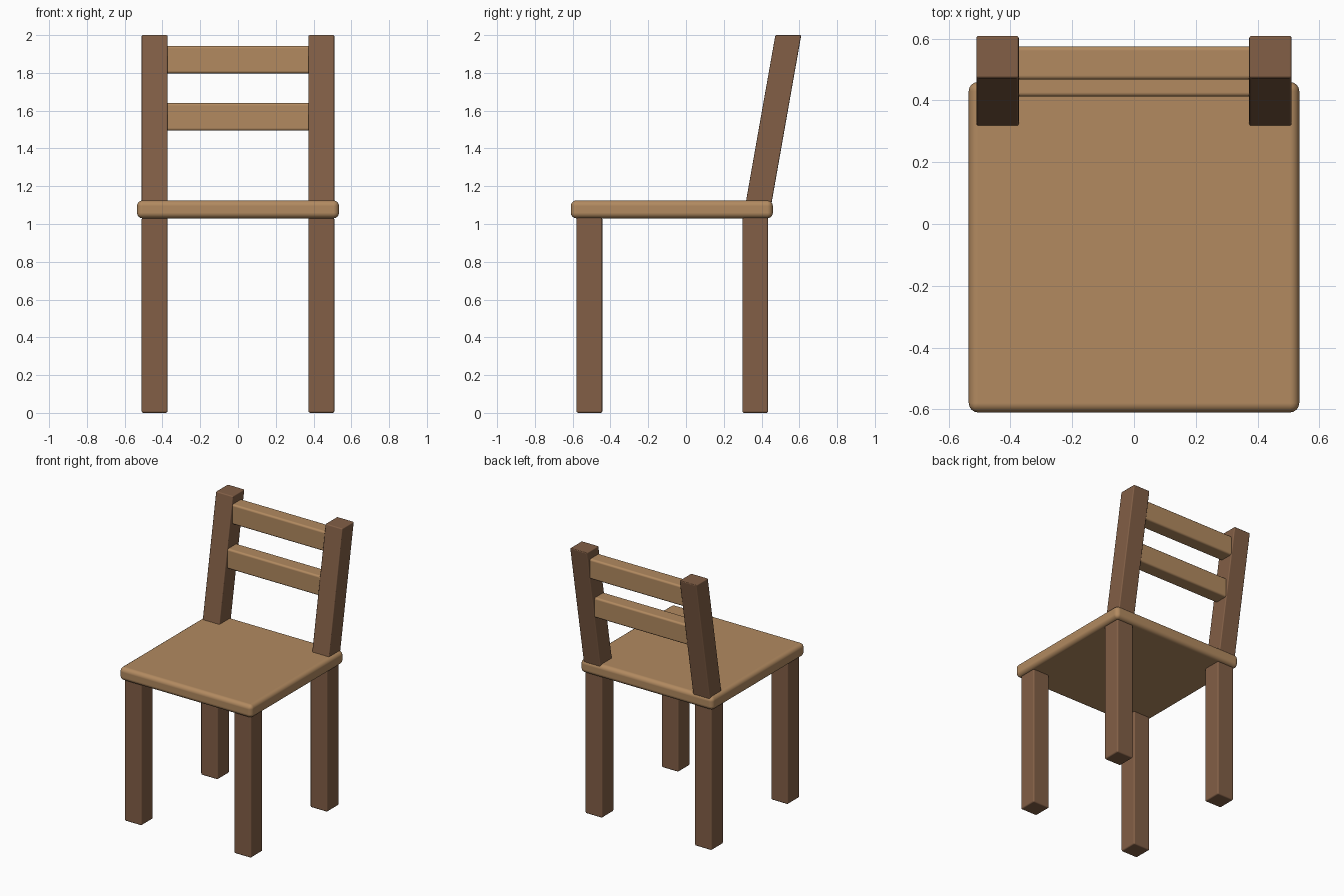
import bpy
import bmesh
from mathutils import Vector

old = bpy.data.objects.get("Cube")
if old:
    bpy.data.objects.remove(old, do_unlink=True)


def make_material(name, rgb):
    mat = bpy.data.materials.new(name)
    mat.use_nodes = True
    mat.diffuse_color = (*rgb, 1)
    mat.node_tree.nodes["Principled BSDF"].inputs["Base Color"].default_value = (*rgb, 1)
    return mat


light_wood = make_material("light wood", (0.445, 0.254, 0.117))
dark_wood = make_material("dark wood", (0.223, 0.114, 0.061))


def make_box(name, low, high, mat, bevel, segments=3, lean=0.0):
    """Rounded box between two corners; lean slides its top towards +y."""
    low, high = Vector(low), Vector(high)
    size = high - low
    bm = bmesh.new()
    bmesh.ops.create_cube(bm, size=1)
    for v in bm.verts:
        top = v.co.z > 0
        v.co = Vector(c * s for c, s in zip(v.co, size)) + (low + high) / 2
        if top:
            v.co.y += lean
    mesh = bpy.data.meshes.new(name)
    bm.to_mesh(mesh)
    bm.free()
    mesh.materials.append(mat)
    obj = bpy.data.objects.new(name, mesh)
    bpy.context.collection.objects.link(obj)
    mod = obj.modifiers.new("rounded edges", "BEVEL")
    mod.width = bevel
    mod.segments = segments
    mod.harden_normals = True
    for poly in mesh.polygons:
        poly.use_smooth = True
    return obj


# Seat
make_box("seat", (-0.535, -0.61, 1.03), (0.535, 0.46, 1.125), light_wood, 0.03, 4)

# Legs and leaning back posts on both sides
INNER, OUTER = 0.373, 0.51
for side, x0, x1 in (("left", INNER, OUTER), ("right", -OUTER, -INNER)):
    make_box(f"front_leg_{side}", (x0, -0.58, 0), (x1, -0.443, 1.035), dark_wood, 0.01)
    make_box(f"back_leg_{side}", (x0, 0.298, 0), (x1, 0.435, 1.035), dark_wood, 0.01)
    make_box(f"back_post_{side}", (x0, 0.314, 1.10), (x1, 0.451, 2.0), dark_wood,
             0.007, lean=0.159)

# Back slats, stepped to follow the lean
for name, y, z in (("lower_slat", 0.466, 1.567), ("upper_slat", 0.521, 1.87)):
    make_box(name, (-0.385, y - 0.054, z - 0.073), (0.385, y + 0.054, z + 0.073),
             light_wood, 0.014)
